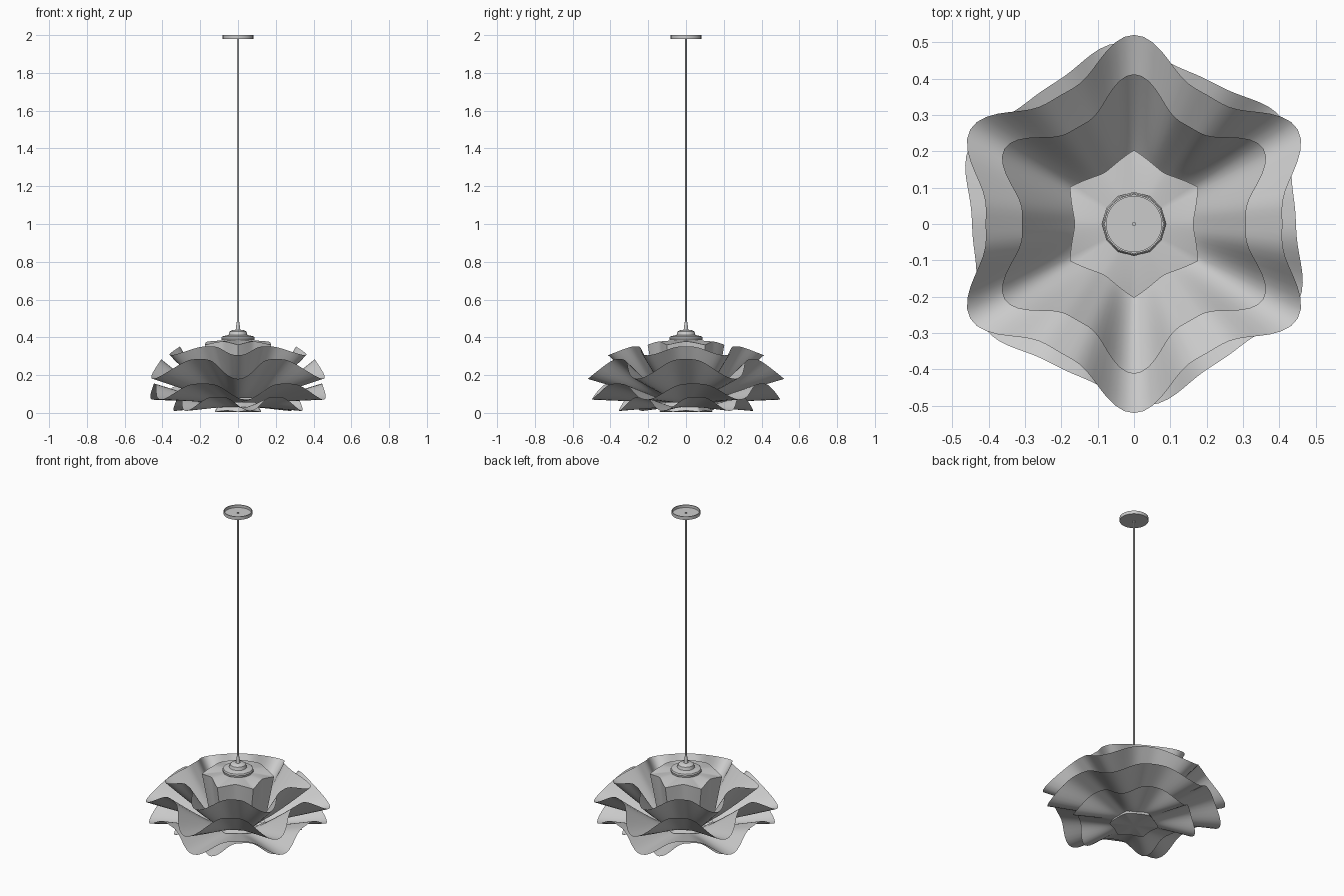
import bpy, bmesh, math

if "Cube" in bpy.data.objects:
    bpy.data.objects.remove(bpy.data.objects["Cube"])

def finish(name, bm, angle=40):
    me = bpy.data.meshes.new(name)
    bmesh.ops.recalc_face_normals(bm, faces=bm.faces)
    bm.to_mesh(me)
    bm.free()
    ob = bpy.data.objects.new(name, me)
    bpy.context.collection.objects.link(ob)
    bpy.ops.object.select_all(action='DESELECT')
    ob.select_set(True)
    bpy.context.view_layer.objects.active = ob
    bpy.ops.object.shade_smooth_by_angle(angle=math.radians(angle))
    return ob

def bridge(bm, rings):
    for a, b in zip(rings, rings[1:]):
        n = len(a)
        for i in range(n):
            bm.faces.new((a[i], a[(i + 1) % n], b[(i + 1) % n], b[i]))

def lathe(name, profile, sides):
    bm = bmesh.new()
    rings = [[bm.verts.new((r * math.cos(2 * math.pi * i / sides),
                            r * math.sin(2 * math.pi * i / sides), z))
              for i in range(sides)] for r, z in profile]
    bridge(bm, rings)
    bm.faces.new(rings[0])
    bm.faces.new(rings[-1])
    return finish(name, bm, 30)

N, STEPS = 120, 10

def petal_ring(name, base, tip, valley, turn=0, bend=1.0, sharp=False, lid=None):
    """Sheet from a sharp hexagon (base) to a six-wave rim (tip / valley), each (r, z)."""
    bm = bmesh.new()
    rings = []
    for s in range(STEPS + 1):
        t = s / STEPS
        ring = []
        for i in range(N):
            a = 2 * math.pi * i / N            # a = 0 is a petal tip
            d = a % (math.pi / 3) - math.pi / 6
            hexr = base[0] * math.cos(math.pi / 6) / math.cos(d)
            if sharp:
                w = (abs(d) / (math.pi / 6)) ** 1.6
            else:
                w = (0.5 + 0.5 * math.cos(6 * a)) ** 1.8
            rr = valley[0] + (tip[0] - valley[0]) * w
            rz = valley[1] + (tip[1] - valley[1]) * w
            r = hexr + (rr - hexr) * t
            z = base[1] + (rz - base[1]) * t ** bend
            ang = a + math.pi / 2 + math.radians(turn)
            ring.append(bm.verts.new((r * math.cos(ang), r * math.sin(ang), z)))
        rings.append(ring)
    bridge(bm, rings)
    if lid is not None:                        # close the rim with a flat fan
        c = bm.verts.new((0, 0, lid))
        for i in range(N):
            bm.faces.new((rings[-1][i], rings[-1][(i + 1) % N], c))
    return finish(name, bm)

# Flower shade, from the closed core out to the lowest petals and bottom cup
petal_ring("core_petals", (0.16, 0.12), (0.203, 0.36), (0.163, 0.378), sharp=True, lid=0.39)
petal_ring("upper_petals", (0.16, 0.10), (0.412, 0.305), (0.308, 0.352), bend=1.1)
petal_ring("middle_petals", (0.15, 0.08), (0.52, 0.18), (0.408, 0.285), bend=1.1)
petal_ring("lower_petals", (0.14, 0.055), (0.50, 0.07), (0.445, 0.155), turn=5)
petal_ring("bottom_petals", (0.12, 0.03), (0.36, 0.01), (0.315, 0.085), turn=10)
petal_ring("bottom_cup", (0.08, 0.10), (0.14, 0.005), (0.12, 0.012), sharp=True, lid=0.005)

# Cap on top of the shade
lathe("shade_cap", [(0.086, 0.385), (0.088, 0.397), (0.084, 0.405), (0.05, 0.412),
                    (0.045, 0.43), (0.035, 0.437), (0.014, 0.44)], 12)
lathe("cord_grip", [(0.014, 0.435), (0.011, 0.45), (0.006, 0.485)], 16)

# Cord and ceiling canopy (open dish)
lathe("cord", [(0.0055, 0.47), (0.0055, 1.99)], 12)
lathe("ceiling_canopy", [(0.081, 1.98), (0.081, 2.0), (0.076, 2.0), (0.076, 1.984)], 32)
